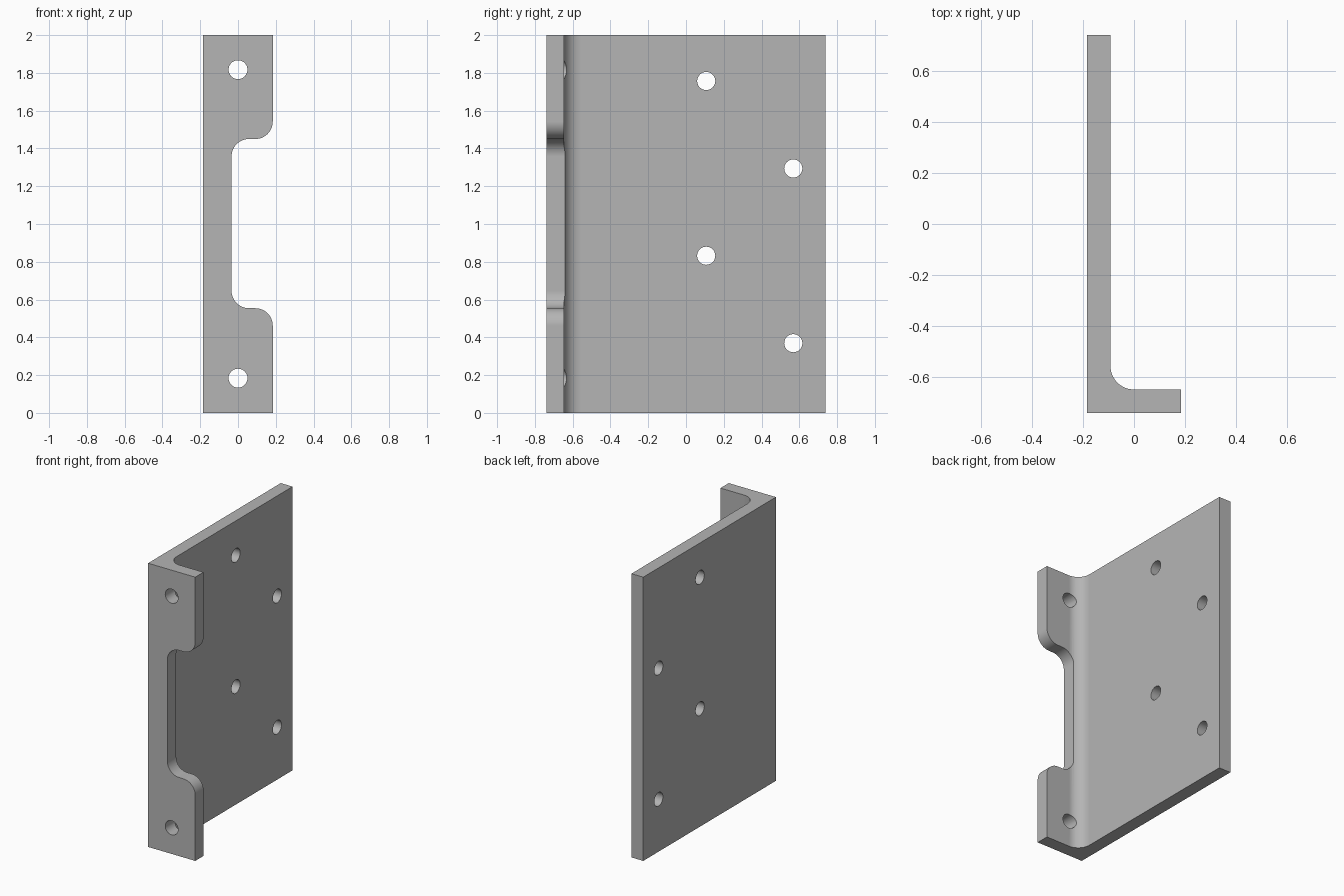
import bpy, bmesh
from math import cos, sin, pi, radians
from mathutils import Vector

if "Cube" in bpy.data.objects:
    bpy.data.objects.remove(bpy.data.objects["Cube"], do_unlink=True)

HALF_X, HALF_Y, HEIGHT = 0.184, 0.739, 2.0
T = 0.092                      # plate thickness, also the fillet radius
SEG = 12

steel = bpy.data.materials.new("plain grey")
steel.use_nodes = True
grey = (0.46, 0.46, 0.46, 1)
steel.diffuse_color = grey
steel.node_tree.nodes["Principled BSDF"].inputs["Base Color"].default_value = grey


def arc(cx, cy, r, start, end, n=SEG):
    """Points along an arc, angles in degrees."""
    angles = [radians(start + (end - start) * i / n) for i in range(n + 1)]
    return [(cx + r * cos(a), cy + r * sin(a)) for a in angles]


def prism(name, outline, axis, low, high):
    """Extrude a 2D outline along an axis; the outline uses the other two."""
    def place(p, d):
        co = list(p)
        co.insert("xyz".index(axis), d)
        return Vector(co)
    bm = bmesh.new()
    face = bm.faces.new([bm.verts.new(place(p, low)) for p in outline])
    ext = bmesh.ops.extrude_face_region(bm, geom=[face])
    verts = [g for g in ext["geom"] if isinstance(g, bmesh.types.BMVert)]
    bmesh.ops.translate(bm, verts=verts, vec=place((0, 0), high - low))
    bmesh.ops.recalc_face_normals(bm, faces=bm.faces)
    mesh = bpy.data.meshes.new(name)
    bm.to_mesh(mesh)
    bm.free()
    mesh.materials.append(steel)
    obj = bpy.data.objects.new(name, mesh)
    bpy.context.collection.objects.link(obj)
    return obj


# L-shaped bracket with a filleted inner corner
inner_x, inner_y = -HALF_X + T, -HALF_Y + T
profile = [(-HALF_X, -HALF_Y), (HALF_X, -HALF_Y), (HALF_X, inner_y)]
profile += arc(inner_x + T, inner_y + T, T, 270, 180)
profile += [(inner_x, HALF_Y), (-HALF_X, HALF_Y)]
bracket = prism("angle_bracket", profile, "z", 0, HEIGHT)

# Flange notch with rounded inner and outer corners
NOTCH_X, LOW, HIGH = -0.034, 0.554, 1.45
OUT = HALF_X + 0.1
notch = [(OUT, LOW - T), (HALF_X, LOW - T)]
notch += arc(HALF_X - T, LOW - T, T, 0, 90)
notch += arc(NOTCH_X + T, LOW + T, T, 270, 180)
notch += arc(NOTCH_X + T, HIGH - T, T, 180, 90)
notch += arc(HALF_X - T, HIGH + T, T, 270, 360)
notch += [(OUT, HIGH + T)]
cutters = [prism("notch_cutter", notch, "y", -HALF_Y - 0.1, inner_y + 0.06)]

# Flange holes and plate holes
for z in (0.184, 1.817):
    cutters.append(prism("flange_hole_cutter", arc(0, z, 0.05, 0, 360, 32)[:-1],
                         "y", -HALF_Y - 0.1, inner_y + 0.06))
for y, z in ((0.107, 1.757), (0.107, 0.832), (0.568, 1.294), (0.568, 0.369)):
    cutters.append(prism("plate_hole_cutter", arc(y, z, 0.048, 0, 360, 32)[:-1],
                         "x", -HALF_X - 0.1, inner_x + 0.1))

bpy.context.view_layer.objects.active = bracket
bracket.select_set(True)
for cutter in cutters:
    cutter.hide_render = True
    mod = bracket.modifiers.new("cut", "BOOLEAN")
    mod.operation = "DIFFERENCE"
    mod.solver = "EXACT"
    mod.object = cutter
    bpy.ops.object.modifier_apply(modifier=mod.name)
    bpy.data.objects.remove(cutter, do_unlink=True)

# Smooth fillets and holes, crisp edges, flat plates
bpy.ops.object.shade_smooth_by_angle(angle=radians(30))
weighted = bracket.modifiers.new("flat_plates", "WEIGHTED_NORMAL")
weighted.keep_sharp = True
